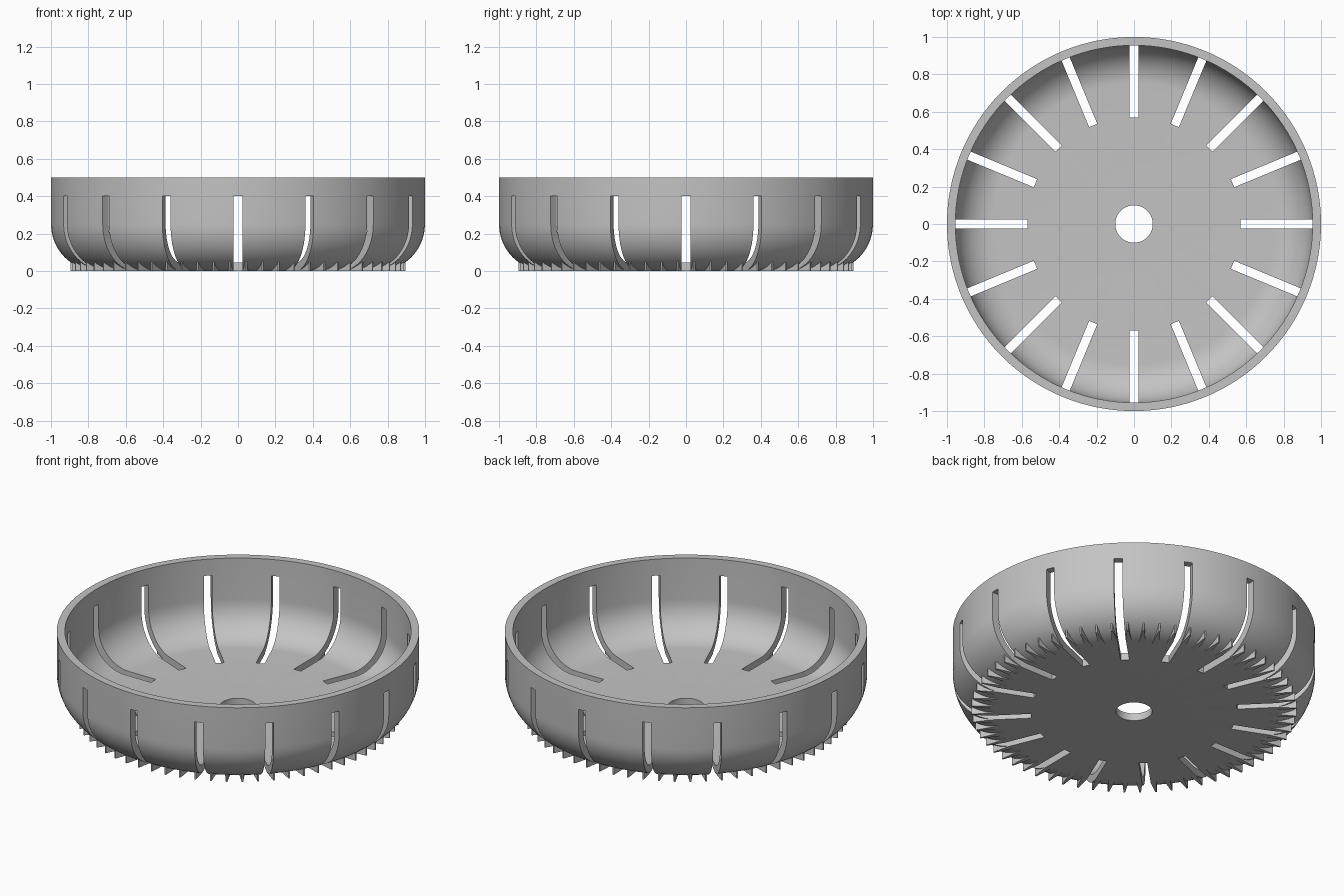
import bpy
import bmesh
from math import sin, cos, pi, radians

cube = bpy.data.objects.get("Cube")
if cube:
    bpy.data.objects.remove(cube, do_unlink=True)

SEGMENTS = 128
SLOTS = 16
TEETH = 64
WALL = 0.045
HEIGHT = 0.5
BEND = 0.25            # outer radius of the rounded lower edge
BEND_R = 1.0 - BEND    # distance of the bend centre from the axis
HOLE = 0.1

grey = bpy.data.materials.new("plain grey")
grey.use_nodes = True
grey.diffuse_color = (0.55, 0.55, 0.55, 1)
grey.node_tree.nodes["Principled BSDF"].inputs["Base Color"].default_value = (0.55, 0.55, 0.55, 1)


def finish(bm, name):
    bmesh.ops.recalc_face_normals(bm, faces=bm.faces)
    mesh = bpy.data.meshes.new(name)
    bm.to_mesh(mesh)
    bm.free()
    mesh.materials.append(grey)
    obj = bpy.data.objects.new(name, mesh)
    bpy.context.collection.objects.link(obj)
    return obj


def prism(bm, outline, angle, z_low, tops):
    """Upright prism over an (r, t) outline turned about the axis."""
    c, s = cos(angle), sin(angle)
    flat = [(r * c - t * s, r * s + t * c) for r, t in outline]
    low = [bm.verts.new((x, y, z_low)) for x, y in flat]
    high = [bm.verts.new((x, y, z)) for (x, y), z in zip(flat, tops)]
    bm.faces.new(low)
    bm.faces.new(high)
    n = len(flat)
    for i in range(n):
        j = (i + 1) % n
        bm.faces.new((low[i], low[j], high[j], high[i]))


def bend(radius, steps=14):
    """Quarter arc from the floor up to the wall."""
    return [(BEND_R + radius * sin(pi / 2 * i / steps),
             BEND - radius * cos(pi / 2 * i / steps)) for i in range(steps + 1)]


# Bowl: closed wall section turned round the axis, leaving the centre hole
profile = [(HOLE, 0)] + bend(BEND) + [(1, HEIGHT), (1 - WALL, HEIGHT)]
profile += bend(BEND - WALL)[::-1] + [(HOLE, WALL)]
bm = bmesh.new()
rings = [[bm.verts.new((r * cos(2 * pi * k / SEGMENTS), r * sin(2 * pi * k / SEGMENTS), z))
          for r, z in profile] for k in range(SEGMENTS)]
for k in range(SEGMENTS):
    a, b = rings[k], rings[(k + 1) % SEGMENTS]
    for i in range(len(profile)):
        j = (i + 1) % len(profile)
        bm.faces.new((a[i], b[i], b[j], a[j]))
bowl = finish(bm, "bowl")

# Teeth: pointed wedges under the rounded edge, in pairs either side of each slot
bm = bmesh.new()
for k in range(TEETH):
    wedge = [(0.75, -0.02), (0.897, -0.004), (0.897, 0.004), (0.75, 0.02)]
    prism(bm, wedge, 2 * pi * (k + 0.5) / TEETH, 0, (0.04, 0.05, 0.05, 0.04))
teeth = finish(bm, "base_teeth")

# Slots: radial cutters through floor and wall
bm = bmesh.new()
for k in range(SLOTS):
    bar = [(0.57, -0.0235), (1.1, -0.0235), (1.1, 0.0235), (0.57, 0.0235)]
    prism(bm, bar, 2 * pi * k / SLOTS, -0.1, (0.4,) * 4)
cutter = finish(bm, "slot_cutter")
cutter.hide_render = True

for obj in (bowl, teeth):
    bpy.ops.object.select_all(action='DESELECT')
    obj.select_set(True)
    bpy.context.view_layer.objects.active = obj
    mod = obj.modifiers.new("slots", 'BOOLEAN')
    mod.operation = 'DIFFERENCE'
    mod.solver = 'EXACT'
    mod.object = cutter
    bpy.ops.object.modifier_apply(modifier=mod.name)
    bpy.ops.object.shade_smooth_by_angle(angle=radians(30))

bpy.data.objects.remove(cutter, do_unlink=True)
